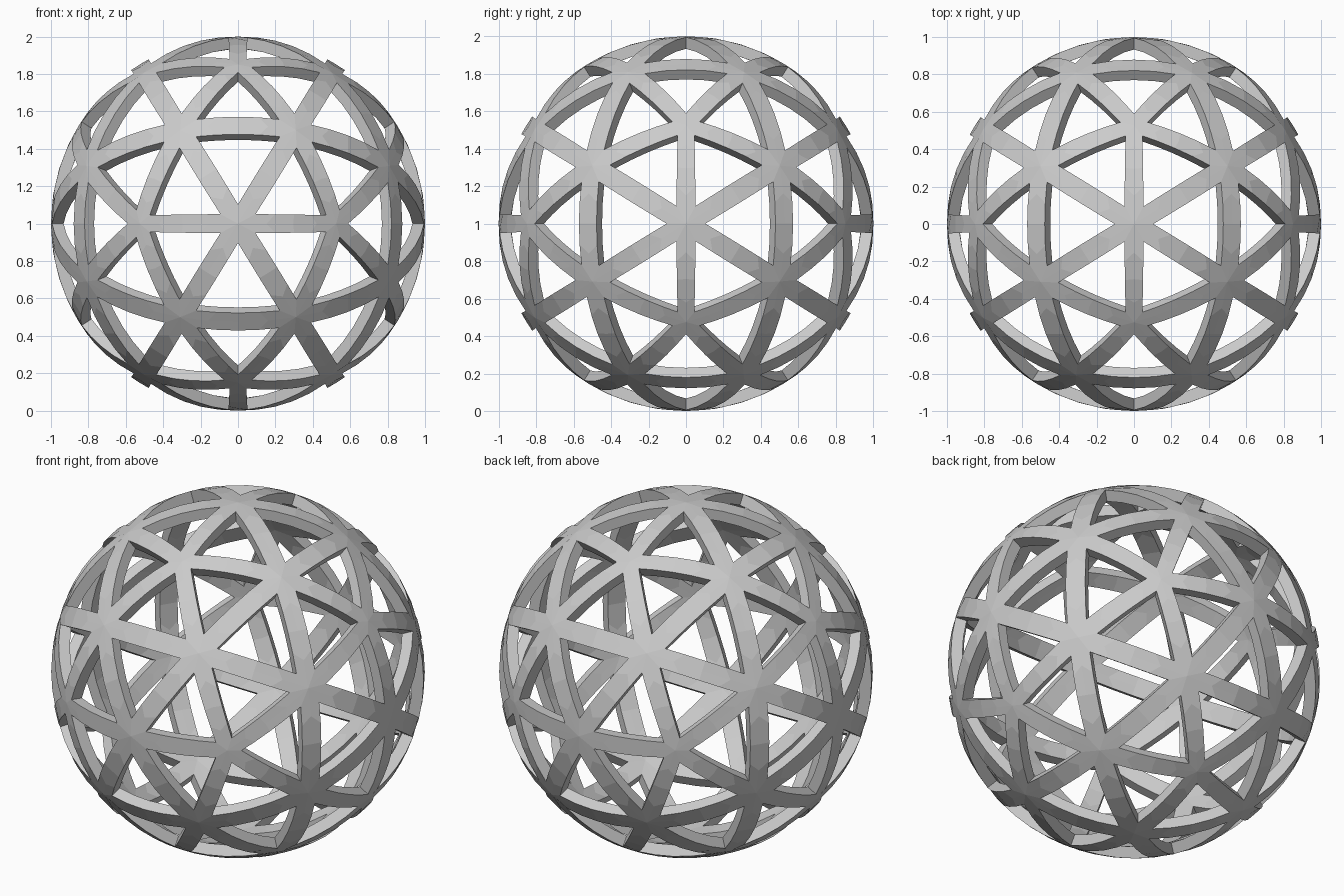
import bpy, bmesh
from mathutils import Vector

if "Cube" in bpy.data.objects:
    bpy.data.objects.remove(bpy.data.objects["Cube"])

INNER = 0.9375      # inner radius of the shell (outer radius is 1)
HALF = 0.0455       # half strut width on the flat icosahedron face
SEG = 4             # segments per strut
PHI = (1 + 5 ** 0.5) / 2

# icosahedron with two-fold axes along x, y and z
ico = bmesh.new()
for a in (-1, 1):
    for b in (-PHI, PHI):
        for co in ((a, b, 0), (0, a, b), (b, 0, a)):
            ico.verts.new(Vector(co).normalized())
bmesh.ops.convex_hull(ico, input=ico.verts[:])

bm = bmesh.new()


def quad(*pts):
    bm.faces.new([bm.verts.new(p) for p in pts])


def frame(tri):
    """Triangular opening with a strut margin, projected to the sphere."""
    c = sum(tri, Vector()) / 3
    inradius = ((tri[0] + tri[1]) / 2 - c).length
    hole = [c + (p - c) * (1 - HALF / inradius) for p in tri]
    for i in range(3):
        j = (i + 1) % 3
        for k in range(SEG):
            t, u = k / SEG, (k + 1) / SEG
            a, b = (tri[i].lerp(tri[j], s).normalized() for s in (t, u))
            d, e = (hole[i].lerp(hole[j], s).normalized() for s in (t, u))
            quad(a, b, e, d)                                   # outer skin
            quad(*(p * INNER for p in (d, e, b, a)))           # inner skin
            quad(d, e, e * INNER, d * INNER)                   # hole wall


# split each face into four triangular frames
for f in ico.faces:
    a, b, c = (v.co.copy() for v in f.verts)
    ab, bc, ca = (a + b) / 2, (b + c) / 2, (c + a) / 2
    for tri in ((a, ab, ca), (ab, b, bc), (ca, bc, c), (ab, bc, ca)):
        frame(tri)
ico.free()

bmesh.ops.remove_doubles(bm, verts=bm.verts[:], dist=1e-4)
bmesh.ops.recalc_face_normals(bm, faces=bm.faces[:])
bmesh.ops.translate(bm, verts=bm.verts[:], vec=(0, 0, 1))

mesh = bpy.data.meshes.new("geodesic_lattice_sphere")
bm.to_mesh(mesh)
bm.free()
bpy.context.collection.objects.link(bpy.data.objects.new("geodesic_lattice_sphere", mesh))
